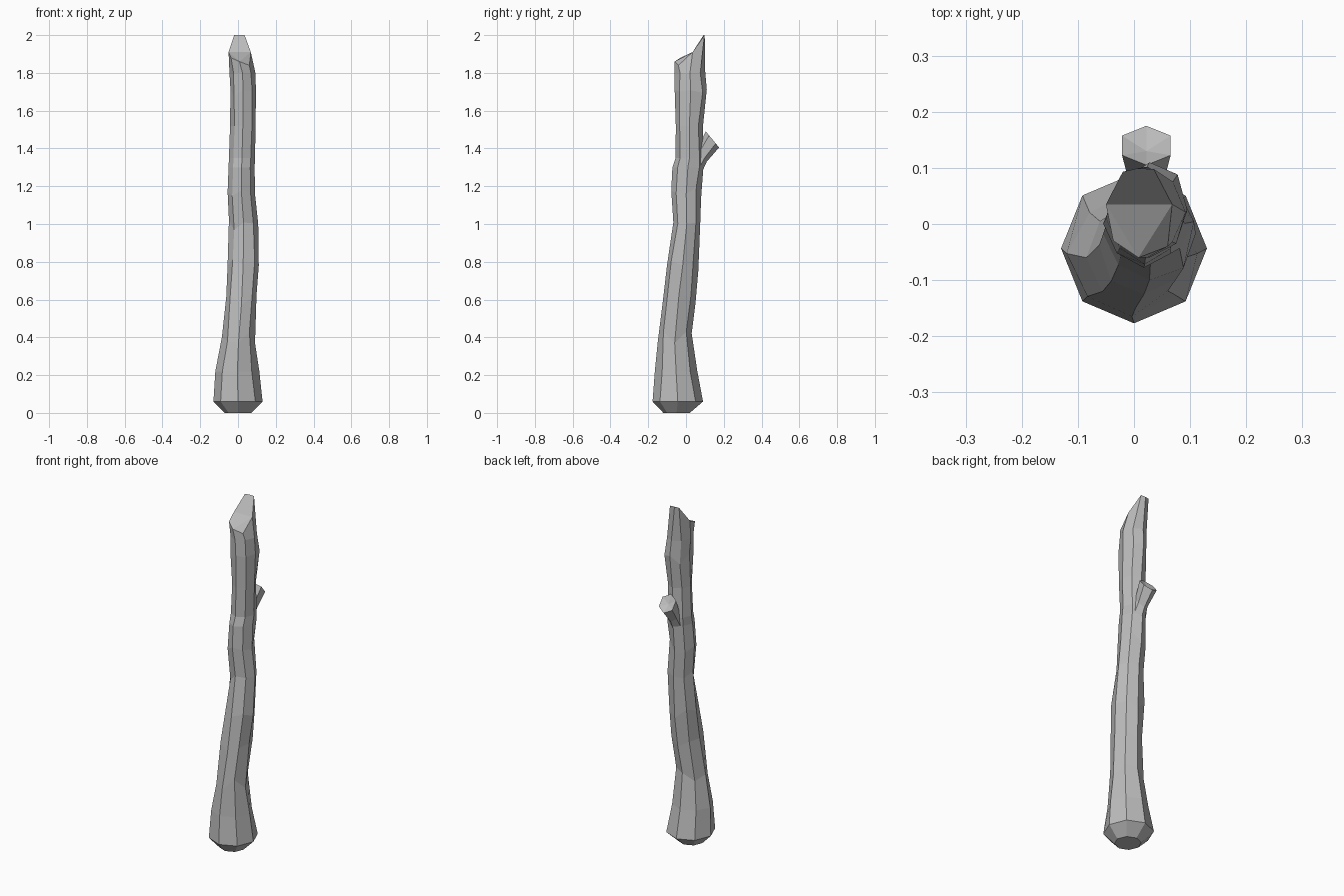
import bpy, bmesh, math, random

cube = bpy.data.objects.get("Cube")
if cube:
    bpy.data.objects.remove(cube)

random.seed(4)
SIDES = 8

grey = bpy.data.materials.new("plain grey")
grey.use_nodes = True
colour = (0.5, 0.5, 0.5, 1)
grey.diffuse_color = colour
grey.node_tree.nodes["Principled BSDF"].inputs["Base Color"].default_value = colour


def bridge(bm, a, b):
    n = len(a)
    for i in range(n):
        j = (i + 1) % n
        bm.faces.new((a[i], a[j], b[j], b[i]))


def finish(bm, name):
    bmesh.ops.recalc_face_normals(bm, faces=bm.faces)
    mesh = bpy.data.meshes.new(name)
    bm.to_mesh(mesh)
    bm.free()
    mesh.materials.append(grey)
    obj = bpy.data.objects.new(name, mesh)
    bpy.context.collection.objects.link(obj)
    return obj


# Trunk sections: height, x range, y range
sections = [
    (0.00, -0.07, 0.07, -0.12, 0.02),
    (0.06, -0.13, 0.13, -0.177, 0.09),
    (0.22, -0.12, 0.113, -0.165, 0.06),
    (0.40, -0.085, 0.09, -0.15, 0.03),
    (0.60, -0.062, 0.098, -0.125, 0.05),
    (0.78, -0.055, 0.11, -0.10, 0.065),
    (1.00, -0.048, 0.107, -0.067, 0.075),
    (1.16, -0.055, 0.09, -0.078, 0.08),
    (1.30, -0.05, 0.088, -0.072, 0.092),
    (1.35, -0.048, 0.09, -0.055, 0.092),
    (1.52, -0.042, 0.093, -0.054, 0.09),
    (1.68, -0.04, 0.095, -0.06, 0.11),
    (1.80, -0.045, 0.092, -0.06, 0.102),
]

# Slanted broken top, starting at +x and going round by the back
broken_rim = [
    (0.068, 0.035, 1.91), (0.035, 0.098, 2.0), (0.005, 0.099, 2.0),
    (-0.02, 0.093, 2.0), (-0.05, 0.035, 1.91), (-0.037, -0.03, 1.88),
    (0.008, -0.06, 1.86), (0.06, -0.04, 1.84),
]

bm = bmesh.new()
rings = []
for k, (z, x0, x1, y0, y1) in enumerate(sections):
    ring = []
    for i in range(SIDES):
        a = math.tau * i / SIDES
        # Only the diagonal corners wander, so the outline keeps its width
        r = random.uniform(0.9, 1.06) if i % 2 and k > 1 else 1
        # Uneven heights give the bark its broken facets
        dz = random.uniform(-0.035, 0.035) if 2 < k < 8 or k == 11 else 0
        ring.append(bm.verts.new(((x0 + x1) / 2 + (x1 - x0) / 2 * r * math.cos(a),
                                  (y0 + y1) / 2 + (y1 - y0) / 2 * r * math.sin(a),
                                  z + dz)))
    rings.append(ring)
rim = [bm.verts.new(p) for p in broken_rim]
rings.append(rim)
for a, b in zip(rings, rings[1:]):
    bridge(bm, a, b)
bm.faces.new(rings[0])
for corners in ((0, 1, 2, 3, 4), (4, 6, 0), (4, 5, 6), (6, 7, 0)):
    bm.faces.new([rim[c] for c in corners])
finish(bm, "trunk")

# Branch stub: each ring spans from a lower to an upper (y, z) point
stub_rings = [
    ((0.06, 1.22), (0.03, 1.40), 0.045),
    ((0.11, 1.33), (0.065, 1.41), 0.036),
    ((0.175, 1.405), (0.105, 1.49), 0.05),
]
bm = bmesh.new()
rings = []
for (yl, zl), (yu, zu), half in stub_rings:
    ring = []
    for i in range(6):
        a = math.tau * i / 6
        t = (1 - math.cos(a)) / 2
        ring.append(bm.verts.new((0.022 + half * math.sin(a),
                                  yl + (yu - yl) * t, zl + (zu - zl) * t)))
    rings.append(ring)
for a, b in zip(rings, rings[1:]):
    bridge(bm, a, b)
bm.faces.new(rings[0])
# Dished end of the stub
hollow = bm.verts.new((0.022, 0.13, 1.44))
end = rings[-1]
for i in range(6):
    bm.faces.new((end[i], end[(i + 1) % 6], hollow))
finish(bm, "branch_stub")
